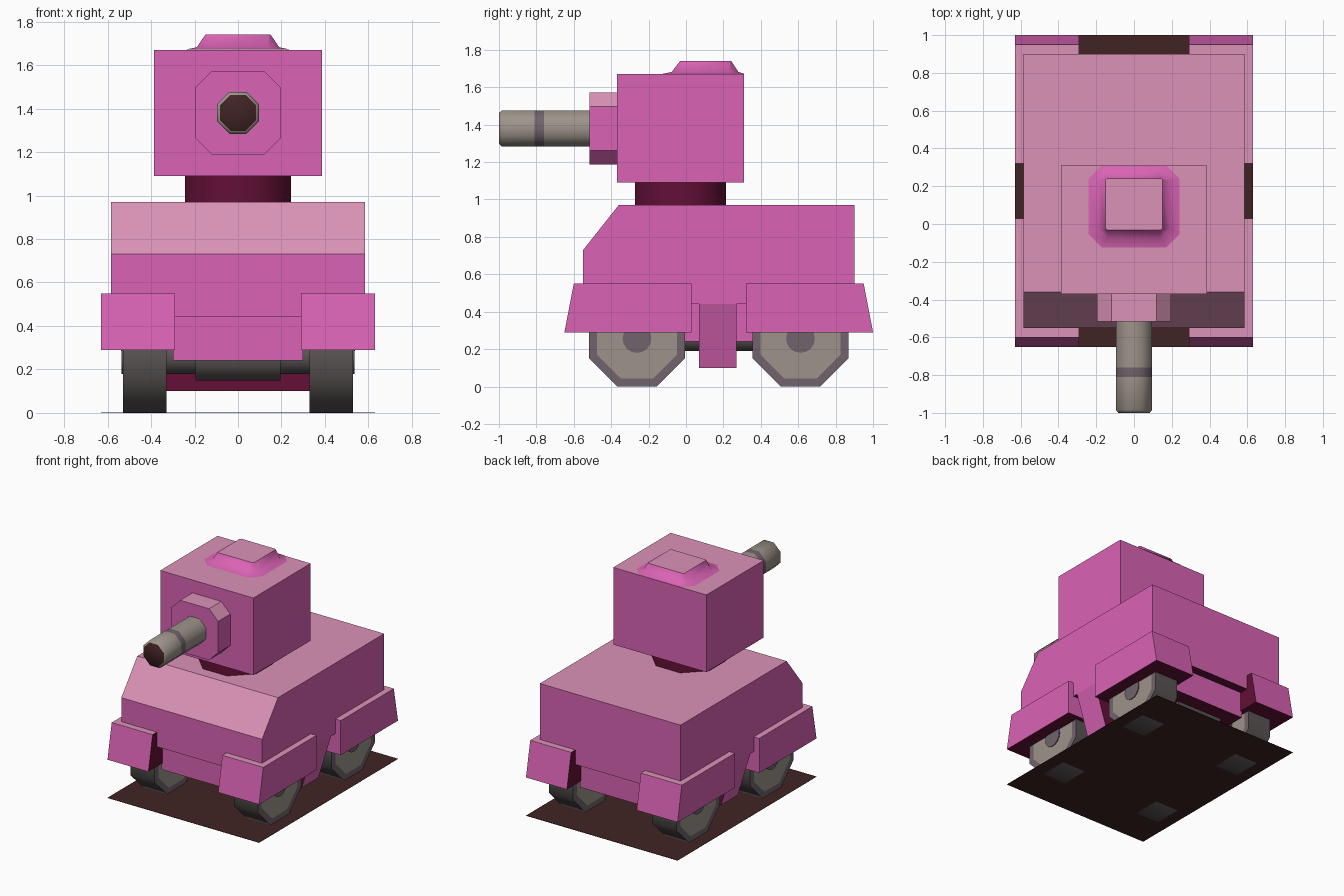
import bpy, bmesh, math

if "Cube" in bpy.data.objects:
    bpy.data.objects.remove(bpy.data.objects["Cube"])

COLOURS = {
    "pink": (0.70, 0.125, 0.46), "rose": (0.71, 0.29, 0.47),
    "maroon": (0.125, 0.005, 0.036), "warm_grey": (0.34, 0.295, 0.255),
    "purple_grey": (0.165, 0.125, 0.15), "dark_grey": (0.105, 0.09, 0.09),
    "brown": (0.052, 0.017, 0.017),
}
NAMES = list(COLOURS)
MATS = []
for n, c in COLOURS.items():
    m = bpy.data.materials.new(n)
    m.diffuse_color = (*c, 1)
    m.use_nodes = True
    m.node_tree.nodes["Principled BSDF"].inputs["Base Color"].default_value = m.diffuse_color
    MATS.append(m)


def loft(name, rings, rule, smooth=False):
    """Skin a row of rings, cap both ends, colour each face by rule."""
    bm = bmesh.new()
    vs = [[bm.verts.new(p) for p in r] for r in rings]
    n = len(rings[0])
    for a, b in zip(vs, vs[1:]):
        for i in range(n):
            j = (i + 1) % n
            bm.faces.new((a[i], a[j], b[j], b[i]))
    bm.faces.new(vs[0])
    bm.faces.new(vs[-1])
    bmesh.ops.recalc_face_normals(bm, faces=bm.faces)
    bm.normal_update()
    for f in bm.faces:
        col = rule if isinstance(rule, str) else rule(f)
        f.material_index = NAMES.index(col)
    me = bpy.data.meshes.new(name)
    bm.to_mesh(me)
    bm.free()
    for m in MATS:
        me.materials.append(m)
    ob = bpy.data.objects.new(name, me)
    bpy.context.collection.objects.link(ob)
    if smooth:
        bpy.ops.object.select_all(action='DESELECT')
        ob.select_set(True)
        bpy.context.view_layer.objects.active = ob
        bpy.ops.object.shade_smooth_by_angle(angle=math.radians(50))
    return ob


def ring(pts, axis, d):
    """Place a 2D outline at distance d along an axis."""
    put = {"x": lambda a, b: (d, a, b), "y": lambda a, b: (a, d, b),
           "z": lambda a, b: (a, b, d)}[axis]
    return [put(a, b) for a, b in pts]


def rect(x0, x1, y0, y1):
    return [(x0, y0), (x1, y0), (x1, y1), (x0, y1)]


def cut_rect(cx, cy, hx, hy, c):
    """Rectangle with cut corners."""
    return [(cx - hx + c, cy - hy), (cx + hx - c, cy - hy), (cx + hx, cy - hy + c),
            (cx + hx, cy + hy - c), (cx + hx - c, cy + hy), (cx - hx + c, cy + hy),
            (cx - hx, cy + hy - c), (cx - hx, cy - hy + c)]


def octagon(cx, cy, r):
    return cut_rect(cx, cy, r, r, r * (1 - math.tan(math.pi / 8)))


def circle(cx, cy, r, n=16):
    return [(cx + r * math.cos(2 * math.pi * i / n), cy + r * math.sin(2 * math.pi * i / n))
            for i in range(n)]


def armour(f):
    return "rose" if f.normal.z > 0.5 else "maroon" if f.normal.z < -0.9 else "pink"


# Dark plate under the vehicle
loft("base_plate", [ring(rect(-.63, .63, -.65, 1), "z", z) for z in (.002, .004)], "brown")

# Hull with sloped front, narrower lower hull, and tapered middle skirt
hull = [(-.55, .44), (-.55, .73), (-.36, .97), (.90, .97), (.90, .44)]
loft("hull", [ring(hull, "x", x) for x in (-.585, .585)], armour)
loft("lower_hull", [ring(rect(-.30, .30, -.48, .83), "z", z) for z in (.24, .44)], armour)
loft("middle_skirt", [ring(rect(-.48, .48, .07, .27), "z", .10),
                      ring(rect(-.585, .585, .07, .27), "z", .44)],
     lambda f: "pink" if abs(f.normal.x) > .5 else "maroon")

# Drive shaft along the vehicle
loft("drive_shaft", [ring(circle(0, .26, .07), "y", y) for y in (-.26, .61)], "dark_grey", True)


def wheel_colour(f):
    if abs(f.normal.x) < .9:
        return "dark_grey"
    return "warm_grey" if len(f.verts) == 8 else "purple_grey"


# Front and rear axles, wheels and fenders, mirrored about the wheelbase centre
MID = .175
for end, t in (("front", -1), ("rear", 1)):
    wy = MID + t * .437
    loft(end + "_axle", [ring(circle(wy, .257, .077), "x", x) for x in (-.536, .536)],
         lambda f: "purple_grey" if abs(f.normal.x) > .9 else "dark_grey", True)
    loft(end + "_axle_housing", [ring(octagon(wy, .257, .108), "x", x) for x in (-.195, .195)],
         "dark_grey", True)
    fender = [(MID + t * a, z) for a, z in ((.825, .29), (.775, .55), (.145, .55), (.145, .29))]
    for side, s in (("left", -1), ("right", 1)):
        outer, inner = octagon(wy, .257, .257), octagon(wy, .257, .213)
        loft(f"{end}_{side}_wheel",
             [ring(o, "x", s * x) for o, x in ((inner, .33), (outer, .33), (outer, .53), (inner, .53))],
             wheel_colour, True)
        loft(f"{end}_{side}_fender", [ring(fender, "x", s * x) for x in (.29, .63)],
             lambda f: "maroon" if f.normal.x * s < -.5 else armour(f))

# Turret on its round neck
loft("turret_neck", [ring(octagon(0, -.03, .243), "z", z) for z in (.95, 1.11)], "maroon", True)
loft("turret", [ring(rect(-.387, .387, -.37, .31), "z", z) for z in (1.09, 1.67)], armour)

# Hatch: thin flange, sloped sides, flat lid
loft("hatch", [ring(cut_rect(0, .093, .24, .218, .07), "z", 1.672),
               ring(cut_rect(0, .102, .19, .178, .05), "z", 1.682),
               ring(cut_rect(0, .105, .15, .137, .008), "z", 1.74)],
     lambda f: "rose" if f.normal.z > .99 and len(f.verts) == 8 else "pink", True)

# Gun mount and barrel with a band and dark bore
loft("gun_mount", [ring(cut_rect(0, 1.38, .195, .193, .075), "y", y) for y in (-.515, -.36)],
     lambda f: "rose" if f.normal.z > .5 else "pink")


def barrel_colour(f):
    y = f.calc_center_median().y
    if f.normal.y < -.9:
        return "brown"
    return "purple_grey" if -.81 < y < -.76 else "warm_grey"


loft("gun_barrel", [ring(octagon(0, 1.38, r), "y", y) for r, y in
                    ((.096, -.45), (.096, -.76), (.096, -.81), (.096, -.985), (.083, -1.0))],
     barrel_colour, True)
